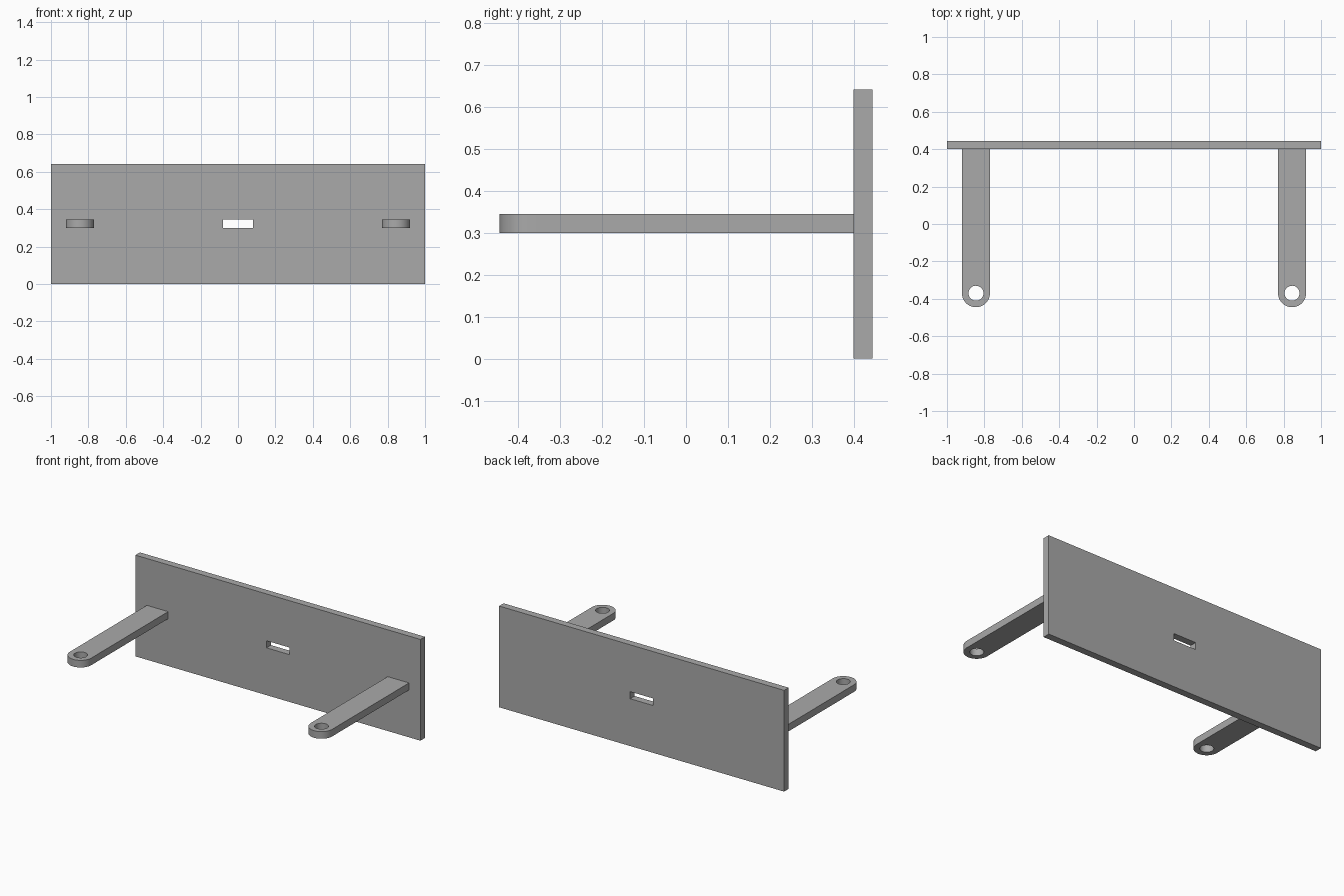
import bpy
import bmesh
from math import cos, sin, pi, radians

default = bpy.data.objects.get("Cube")
if default:
    bpy.data.objects.remove(default, do_unlink=True)

THICK = 0.045

grey = bpy.data.materials.new("plain grey")
grey.use_nodes = True
colour = (0.4, 0.4, 0.4, 1)
grey.diffuse_color = colour
grey.node_tree.nodes["Principled BSDF"].inputs["Base Color"].default_value = colour


def arc(cx, cy, radius, start, end, steps):
    """Points along an arc, both ends included."""
    angles = [start + (end - start) * i / steps for i in range(steps + 1)]
    return [(cx + radius * cos(a), cy + radius * sin(a)) for a in angles]


def rectangle(x0, y0, x1, y1):
    return [(x0, y0), (x1, y0), (x1, y1), (x0, y1)]


def cut_sheet(name, outlines, location, tilt=0):
    """Flat sheet of even thickness; inner outlines become holes."""
    curve = bpy.data.curves.new(name, "CURVE")
    curve.dimensions = "2D"
    curve.fill_mode = "BOTH"
    curve.extrude = THICK / 2
    for outline in outlines:
        spline = curve.splines.new("POLY")
        spline.points.add(len(outline) - 1)
        for point, (x, y) in zip(spline.points, outline):
            point.co = (x, y, 0, 1)
        spline.use_cyclic_u = True
    sheet = bpy.data.objects.new(name, curve)
    bpy.context.collection.objects.link(sheet)
    sheet.location = location
    sheet.rotation_euler.x = tilt

    bpy.ops.object.select_all(action="DESELECT")
    sheet.select_set(True)
    bpy.context.view_layer.objects.active = sheet
    bpy.ops.object.convert(target="MESH")
    sheet = bpy.context.object

    # Weld the caps to the walls
    bm = bmesh.new()
    bm.from_mesh(sheet.data)
    bmesh.ops.remove_doubles(bm, verts=bm.verts, dist=0.0001)
    bmesh.ops.recalc_face_normals(bm, faces=bm.faces)
    bm.to_mesh(sheet.data)
    bm.free()
    sheet.data.materials.clear()
    sheet.data.materials.append(grey)
    bpy.ops.object.shade_smooth_by_angle(angle=radians(30))
    return sheet


# Upright back plate with a central slot
cut_sheet("back_plate",
          [rectangle(-1, 0, 1, 0.642), rectangle(-0.08, 0.3, 0.08, 0.345)],
          (0, 0.4225, 0), pi / 2)

# Two round-ended arms, each with a pin hole near the tip
arm_outline = [(0.075, 0.4)] + [(-0.075, 0.4)] + arc(0, -0.37, 0.075, pi, 2 * pi, 24)
pin_hole = arc(0, -0.37, 0.04, 0, 2 * pi, 32)[:-1]
for side, x in (("left", 0.845), ("right", -0.845)):
    cut_sheet(side + "_arm", [arm_outline, pin_hole], (x, 0, 0.3225))
